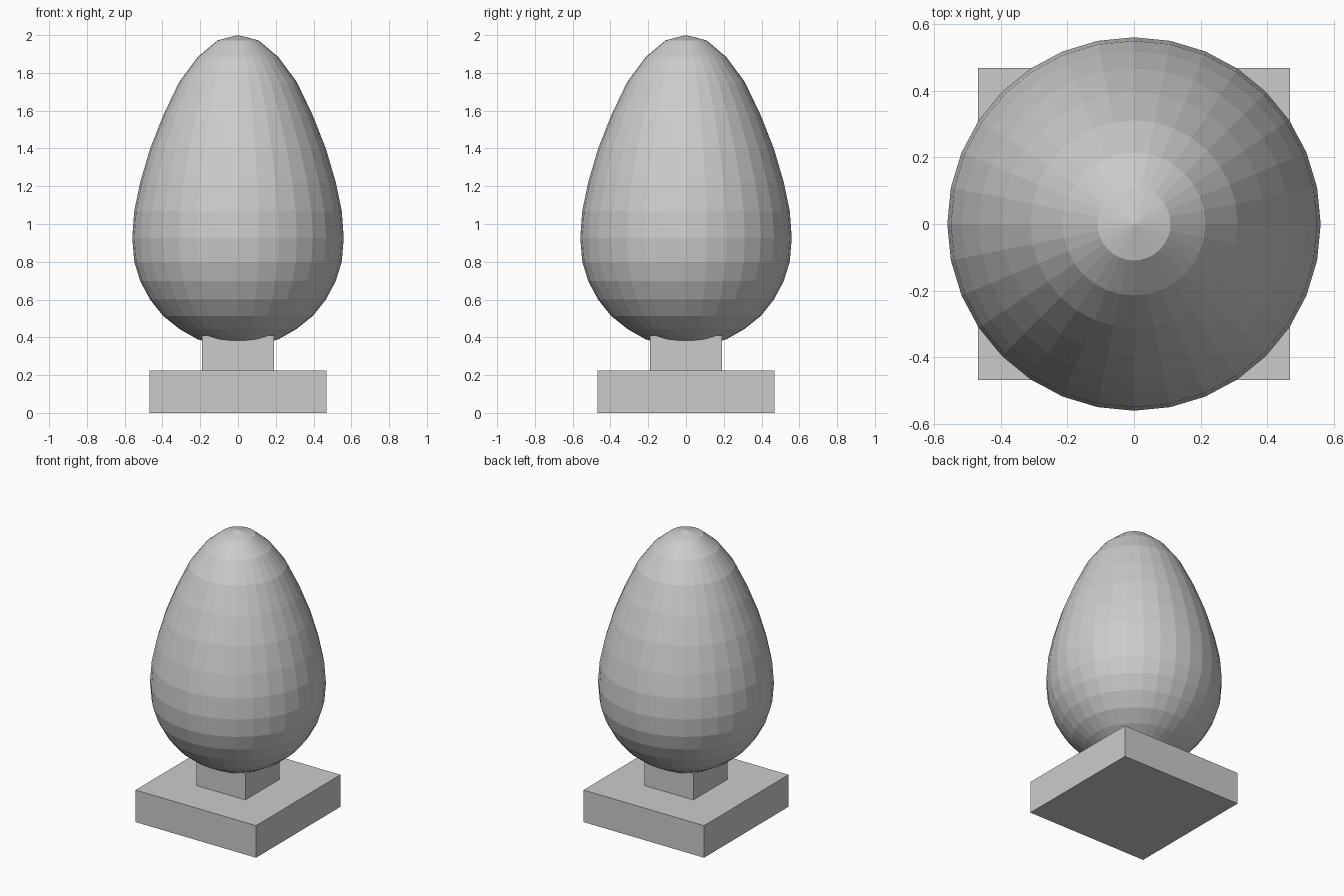
import bpy, bmesh, math

if "Cube" in bpy.data.objects:
    bpy.data.objects.remove(bpy.data.objects["Cube"])


def block(name, half, z0, z1):
    bpy.ops.mesh.primitive_cube_add(size=1, location=(0, 0, (z0 + z1) / 2))
    ob = bpy.context.object
    ob.name = name
    ob.dimensions = (2 * half, 2 * half, z1 - z0)
    bpy.ops.object.transform_apply(location=True, scale=True)
    return ob


# Square plinth and short neck under the egg
block("base_plinth", 0.468, 0.0, 0.225)
block("neck_block", 0.19, 0.225, 0.41)

# Egg: 32 x 16 sphere whose ring heights are stretched towards the tip
heights = [2.0, 1.972, 1.883, 1.752, 1.575, 1.398, 1.222, 1.07, 0.927,
           0.80, 0.697, 0.60, 0.513, 0.445, 0.39, 0.358, 0.345]
radius, rings = 0.56, 16
bm = bmesh.new()
bmesh.ops.create_uvsphere(bm, u_segments=32, v_segments=rings, radius=1)
for v in bm.verts:
    k = round(math.acos(max(-1, min(1, v.co.z))) / math.pi * rings)
    v.co = (v.co.x * radius, v.co.y * radius, heights[k])
mesh = bpy.data.meshes.new("egg")
bm.to_mesh(mesh)
bm.free()
egg = bpy.data.objects.new("egg", mesh)
bpy.context.collection.objects.link(egg)
